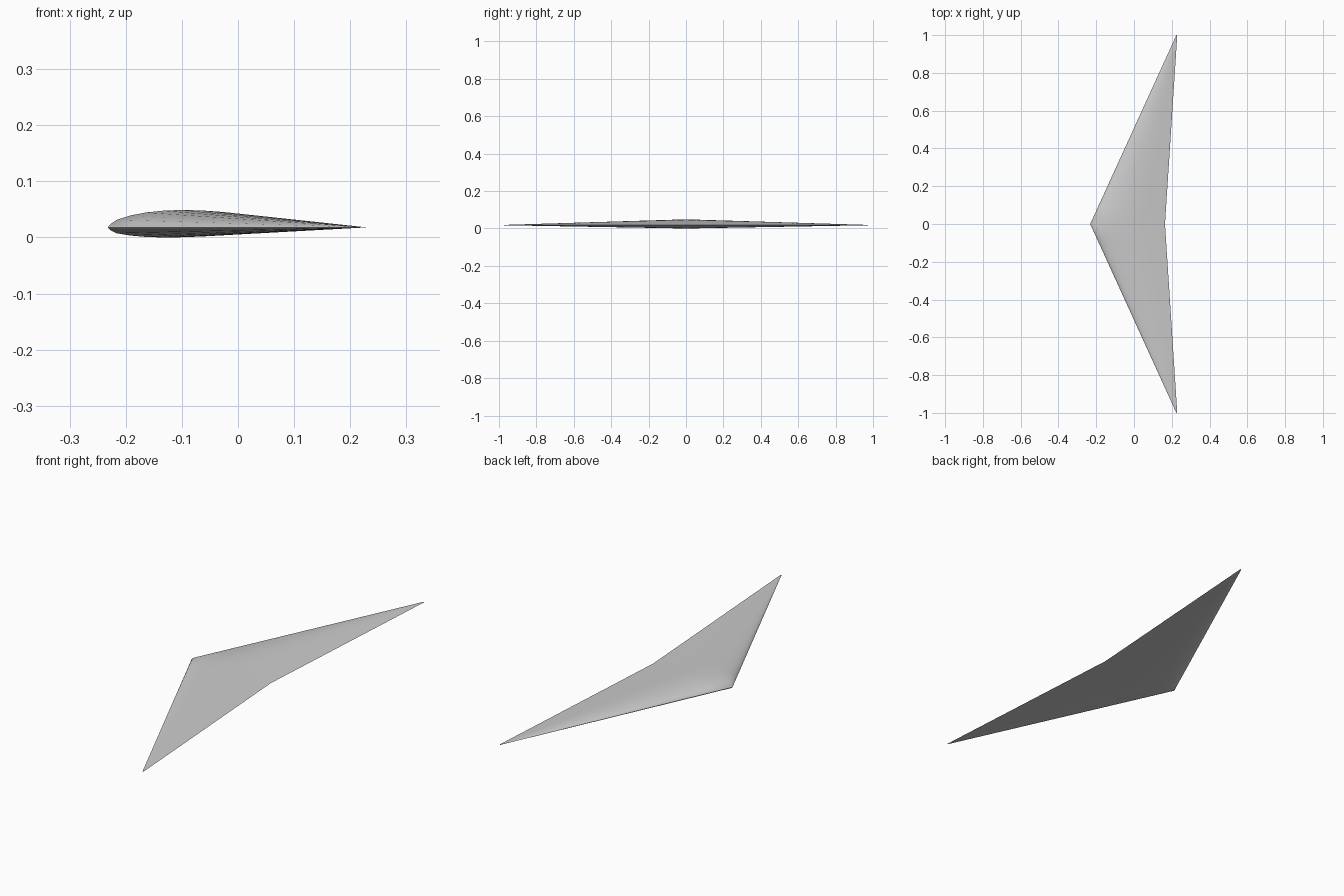
import bpy
import bmesh

cube = bpy.data.objects.get("Cube")
if cube:
    bpy.data.objects.remove(cube, do_unlink=True)

# Plain grey skin
grey = bpy.data.materials.new("light grey")
grey.use_nodes = True
colour = (0.6, 0.6, 0.6, 1)
grey.diffuse_color = colour
grey.node_tree.nodes["Principled BSDF"].inputs["Base Color"].default_value = colour

# Root aerofoil: (chord fraction, upper height, lower depth)
NOSE, ROOT_CHORD, TIP_X, TIP_SCALE = -0.232, 0.396, 0.229, 0.012
CHORD_Z = 0.018
FOIL = [(0.012, 0.006, 0.005), (0.04, 0.0135, 0.0105), (0.1, 0.021, 0.0145),
        (0.17, 0.0265, 0.017), (0.25, 0.0298, 0.018), (0.33, 0.031, 0.0176),
        (0.42, 0.0302, 0.0163), (0.52, 0.0274, 0.0139), (0.62, 0.0231, 0.0112),
        (0.72, 0.0177, 0.0083), (0.82, 0.0116, 0.0054), (0.92, 0.0053, 0.0024)]
profile = ([(0, 0)] + [(c, up) for c, up, _ in FOIL] + [(1, 0)]
           + [(c, -low) for c, _, low in reversed(FOIL)])

# Loft the sections from tip to tip
bm = bmesh.new()
SPAN = 12
rings = []
for i in range(-SPAN, SPAN + 1):
    y = i / SPAN
    t = abs(y)
    scale = 1 + (TIP_SCALE - 1) * t
    nose = NOSE + (TIP_X - TIP_SCALE * ROOT_CHORD - NOSE) * t
    rings.append([bm.verts.new((nose + c * ROOT_CHORD * scale, y, CHORD_Z + h * scale))
                  for c, h in profile])
n = len(profile)
for a, b in zip(rings, rings[1:]):
    for k in range(n):
        bm.faces.new((a[k], a[(k + 1) % n], b[(k + 1) % n], b[k]))
for ring in (rings[0], rings[-1]):
    bm.faces.new(ring)
bmesh.ops.recalc_face_normals(bm, faces=bm.faces)

mesh = bpy.data.meshes.new("swept_wing")
bm.to_mesh(mesh)
bm.free()
mesh.materials.append(grey)
wing = bpy.data.objects.new("swept_wing", mesh)
bpy.context.collection.objects.link(wing)

# Smooth skin with a crisp trailing edge
bpy.ops.object.select_all(action="DESELECT")
wing.select_set(True)
bpy.context.view_layer.objects.active = wing
bpy.ops.object.shade_smooth_by_angle(angle=0.6)
